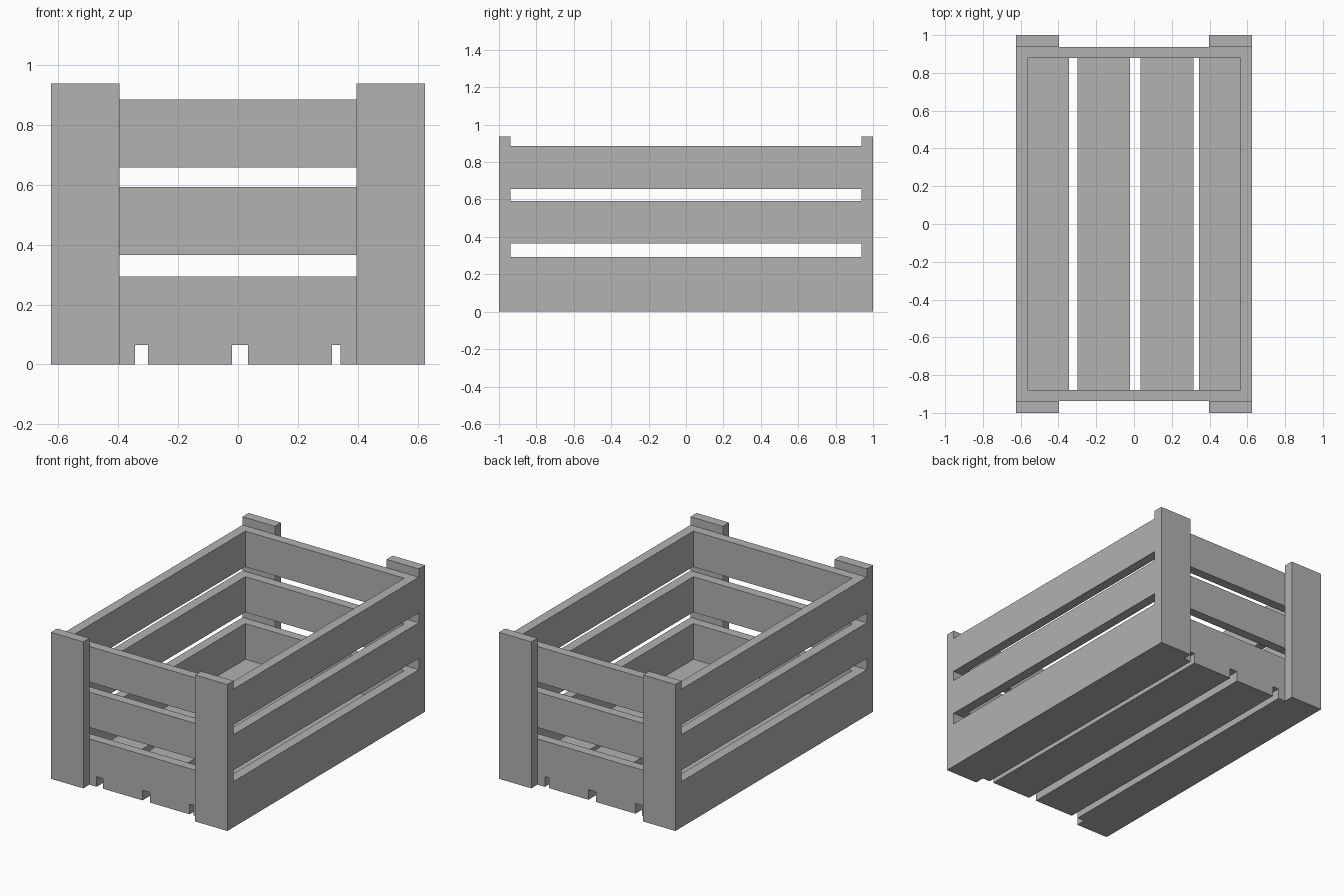
import bpy

cube = bpy.data.objects.get("Cube")
if cube:
    bpy.data.objects.remove(cube, do_unlink=True)

GREY = (0.445, 0.445, 0.445, 1.0)
mat = bpy.data.materials.new("plain grey")
mat.use_nodes = True
mat.diffuse_color = GREY
mat.node_tree.nodes["Principled BSDF"].inputs["Base Color"].default_value = GREY


def board(name, xs, ys, zs):
    """Flat-faced board spanning the given x, y and z ranges."""
    bpy.ops.mesh.primitive_cube_add(size=1)
    obj = bpy.context.object
    obj.name = name
    for v in obj.data.vertices:
        v.co = [lo + (c + 0.5) * (hi - lo) for c, (lo, hi) in zip(v.co, (xs, ys, zs))]
    obj.data.materials.append(mat)
    return obj


def mirrored(span, sign):
    return tuple(sorted(sign * c for c in span))


HALF_W, INNER_W = 0.625, 0.563     # outer and inner faces of the long sides
HALF_L, INNER_L = 0.938, 0.878     # outer and inner faces of the ends
FLOOR_T = 0.065
ROWS = {"lower": (FLOOR_T, 0.293), "middle": (0.366, 0.593), "upper": (0.657, 0.885)}

# Floor boards, with slightly uneven gaps
for i, left in enumerate((-HALF_W, -0.30, 0.034, 0.343)):
    right = HALF_W if i == 3 else left + 0.28
    board(f"floor_board_{i + 1}", (left, right), (-HALF_L, HALF_L), (0, FLOOR_T))

# Three rows of slats around the crate
for row, zs in ROWS.items():
    for side, s in (("left", 1), ("right", -1)):
        board(f"{side}_{row}_slat", mirrored((INNER_W, HALF_W), s), (-HALF_L, HALF_L), zs)
    for end, s in (("back", 1), ("front", -1)):
        board(f"{end}_{row}_slat", (-INNER_W, INNER_W), mirrored((INNER_L, HALF_L), s), zs)

# Corner posts fixed outside the end slats
for side, sx in (("left", 1), ("right", -1)):
    for end, sy in (("back", 1), ("front", -1)):
        board(f"{end}_{side}_post", mirrored((0.396, HALF_W), sx),
              mirrored((HALF_L, 1.0), sy), (0, 0.938))
